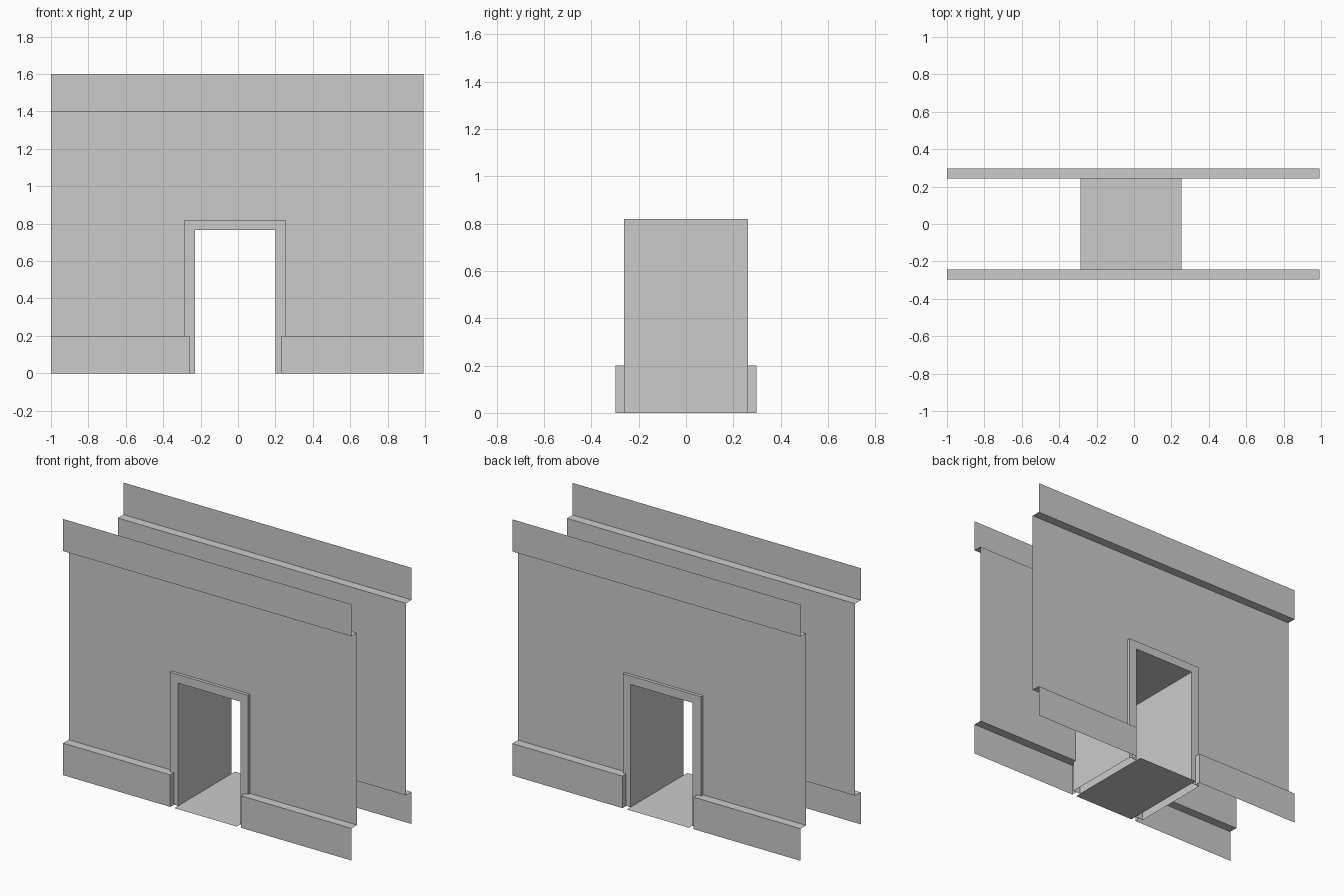
import bpy

if "Cube" in bpy.data.objects:
    bpy.data.objects.remove(bpy.data.objects["Cube"])

XL, XR = -1.0, 0.992          # wall ends
YT, YF, YW = -0.298, -0.262, -0.242   # trim, door frame and wall planes
GL, GR = -0.26, 0.23          # gap in wall and skirting at the doorway


def sheet(name, faces, mirror=True):
    """Object from polygons; optionally mirrored front to back."""
    verts, index = [], []
    for f in faces:
        ids = []
        for p in f:
            if p not in verts:
                verts.append(p)
            ids.append(verts.index(p))
        index.append(ids)
    me = bpy.data.meshes.new(name)
    me.from_pydata(verts, [], index)
    ob = bpy.data.objects.new(name, me)
    bpy.context.collection.objects.link(ob)
    if mirror:
        m = ob.modifiers.new("front_to_back", 'MIRROR')
        m.use_axis = (False, True, False)
        m.use_mirror_merge = False
    return ob


def upright(x0, x1, y, z0, z1):
    return [(x0, y, z0), (x1, y, z0), (x1, y, z1), (x0, y, z1)]


def ledge(x0, x1, z, up):
    f = [(x0, YT, z), (x1, YT, z), (x1, YW, z), (x0, YW, z)]
    return f if up else f[::-1]


# wall panels with the doorway gap
outline = [(XL, .2), (GL, .2), (GL, .795), (GR, .795), (GR, .2),
           (XR, .2), (XR, 1.4), (XL, 1.4)]
sheet("wall_panel", [[(x, YW, z) for x, z in outline]])

# skirting boards, with end caps beside the door
for name, x0, x1, cap in (("skirting_left", XL, GL, GL),
                          ("skirting_right", GR, XR, GR)):
    end = [(cap, YT, 0), (cap, YF, 0), (cap, YF, .2), (cap, YT, .2)]
    if cap == GR:
        end.reverse()
    sheet(name, [upright(x0, x1, YT, 0, .2), ledge(x0, x1, .2, True), end])

# top trim
sheet("top_trim", [upright(XL, XR, YT, 1.4, 1.6), ledge(XL, XR, 1.4, False)])

# door frame: hollow passage with outer shell, inner lining and front face
outer = [(-.287, 0), (-.287, .82), (.253, .82), (.253, 0)]
inner = [(-.23, 0), (-.23, .767), (.2, .767), (.2, 0)]
shell, fronts = [], []
for i in range(3):
    for prof, flip in ((outer, False), (inner, True)):
        (xa, za), (xb, zb) = prof[i], prof[i + 1]
        f = [(xa, YF, za), (xb, YF, zb), (xb, -YF, zb), (xa, -YF, za)]
        shell.append(f[::-1] if flip else f)
    fronts.append([(x, YF, z) for x, z in
                   (outer[i], inner[i], inner[i + 1], outer[i + 1])])
sheet("door_passage", shell, mirror=False)
sheet("door_frame_face", fronts)

# passage floor
sheet("passage_floor", [[(-.23, YT, 0), (.2, YT, 0), (.2, -YT, 0), (-.23, -YT, 0)]],
      mirror=False)
